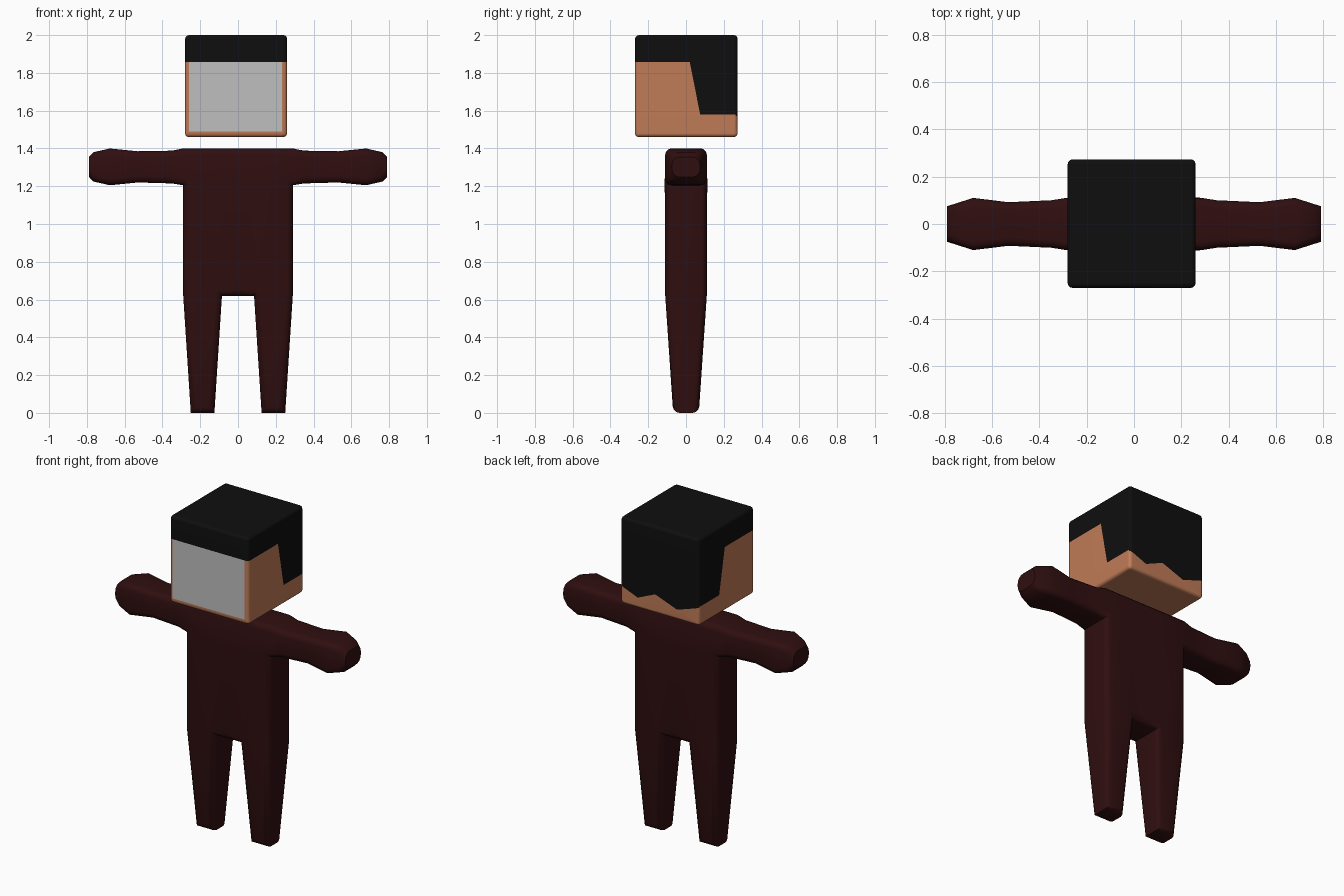
import bpy, bmesh, math
from mathutils import Vector

if "Cube" in bpy.data.objects:
    bpy.data.objects.remove(bpy.data.objects["Cube"])


def material(name, rgb):
    m = bpy.data.materials.new(name)
    m.diffuse_color = (*rgb, 1)
    m.use_nodes = True
    m.node_tree.nodes["Principled BSDF"].inputs["Base Color"].default_value = m.diffuse_color
    return m


suit = material("dark_maroon", (0.029, 0.0045, 0.005))
skin = material("skin", (0.53, 0.20, 0.096))
hair = material("black_hair", (0.0045, 0.0045, 0.0045))
face = material("pale_grey_face", (0.52, 0.52, 0.52))


def finish(name, bm, mats, angle):
    mesh = bpy.data.meshes.new(name)
    bm.to_mesh(mesh)
    bm.free()
    ob = bpy.data.objects.new(name, mesh)
    bpy.context.collection.objects.link(ob)
    for m in mats:
        mesh.materials.append(m)
    bpy.ops.object.select_all(action='DESELECT')
    bpy.context.view_layer.objects.active = ob
    ob.select_set(True)
    bpy.ops.object.shade_smooth_by_angle(angle=math.radians(angle))
    return ob


# Body: front panels with a half depth at each point, mirrored, given a rim and rounded
bm = bmesh.new()
cache = {}


def vert(x, z, d, side):
    key = (round(x, 4), round(z, 4), side)
    if key not in cache:
        cache[key] = bm.verts.new((x, side * d, z))
    return cache[key]


D = 0.11
# arm columns: x, bottom z, top z, half depth
arm = [(0.29, 1.205, 1.40, D), (0.35, 1.215, 1.388, 0.10), (0.53, 1.22, 1.385, 0.092),
       (0.68, 1.205, 1.40, D), (0.765, 1.225, 1.38, 0.083), (0.79, 1.25, 1.355, 0.075)]
panels = []
for (xa, ba, ta, da), (xb, bb, tb, db) in zip(arm, arm[1:]):
    panels.append([(xa, ba, da), (xb, bb, db), (xb, tb, db), (xa, ta, da)])
# torso panels
for xa, xb in ((0, 0.085), (0.085, 0.29)):
    for za, zb in ((0.62, 1.205), (1.205, 1.40)):
        panels.append([(xa, za, D), (xb, za, D), (xb, zb, D), (xa, zb, D)])
# leg panel
panels.append([(0.125, 0, 0.068), (0.25, 0, 0.068), (0.29, 0.62, D), (0.085, 0.62, D)])

for sx in (1, -1):
    for panel in panels:
        for side in (-1, 1):
            bm.faces.new([vert(sx * x, z, d, side) for x, z, d in panel])

rim = [e for e in bm.edges if len(e.link_faces) == 1]
for e in [e for e in rim if e.verts[0].co.y < 0]:
    a, b = e.verts
    a2, b2 = (cache[(round(v.co.x, 4), round(v.co.z, 4), 1)] for v in (a, b))
    bm.faces.new((a, b, b2, a2))
bmesh.ops.recalc_face_normals(bm, faces=bm.faces[:])
rounded = [e for e in rim if not all(abs(v.co.x) > 0.785 for v in e.verts)]
bmesh.ops.bevel(bm, geom=rounded, offset=0.033, segments=3, profile=0.5,
                affect='EDGES', clamp_overlap=False)
finish("body", bm, [suit], 40)

# Head: rounded cube
LO, HI = Vector((-0.28, -0.27, 1.46)), Vector((0.26, 0.273, 2.0))
bm = bmesh.new()
bmesh.ops.create_cube(bm, size=1)
for v in bm.verts:
    v.co = (LO + HI) / 2 + Vector(c * s for c, s in zip(v.co, HI - LO))
bmesh.ops.bevel(bm, geom=bm.edges[:], offset=0.02, segments=3, profile=0.5, affect='EDGES')
bm.normal_update()


def cut(point, normal, keep=lambda f: True):
    bm.normal_update()
    faces = [f for f in bm.faces if keep(f)]
    edges = {e for f in faces for e in f.edges}
    verts = {v for f in faces for v in f.verts}
    bmesh.ops.bisect_plane(bm, geom=[*faces, *edges, *verts], dist=1e-5,
                           plane_co=point, plane_no=normal)


def is_front(f):
    return f.normal.y < -0.9


def is_back(f):
    return f.normal.y > 0.5


FRINGE, NAPE = 1.857, 1.58
FACE_L, FACE_R, FACE_B = -0.26, 0.233, 1.49
jag = [(-0.28, 1.575), (-0.13, 1.525), (0.02, 1.58), (0.14, 1.528), (0.26, 1.575)]

# Cut the hairlines and the face panel
cut((0, 0, FRINGE), (0, 0, 1))
cut((0, 0.02, FRINGE), (0, FRINGE - NAPE, 0.055), lambda f: abs(f.normal.x) > 0.3)
cut((0, 0, NAPE), (0, 0, 1), lambda f: not is_back(f) and f.normal.y > -0.3)
for (xa, za), (xb, zb) in zip(jag, jag[1:]):
    cut((xa, 0, za), (za - zb, 0, xb - xa), is_back)
for x in (FACE_L, FACE_R):
    cut((x, 0, 0), (1, 0, 0), is_front)
cut((0, 0, FACE_B), (0, 0, 1), is_front)
bm.normal_update()


def back_line(x):
    for (xa, za), (xb, zb) in zip(jag, jag[1:]):
        if x <= xb:
            return za + (zb - za) * (x - xa) / (xb - xa)
    return jag[-1][1]


# Colour the head by region
for f in bm.faces:
    c = f.calc_center_median()
    temple = 0.02 + 0.055 * (FRINGE - c.z) / (FRINGE - NAPE)
    low = back_line(c.x) if is_back(f) else NAPE
    if c.z > FRINGE or (c.y > temple and c.z > low):
        f.material_index = 1
    elif is_front(f) and FACE_L < c.x < FACE_R and c.z > FACE_B:
        f.material_index = 2
head = finish("head", bm, [skin, hair, face], 40)
head.modifiers.new("even_shading", 'WEIGHTED_NORMAL').keep_sharp = True
